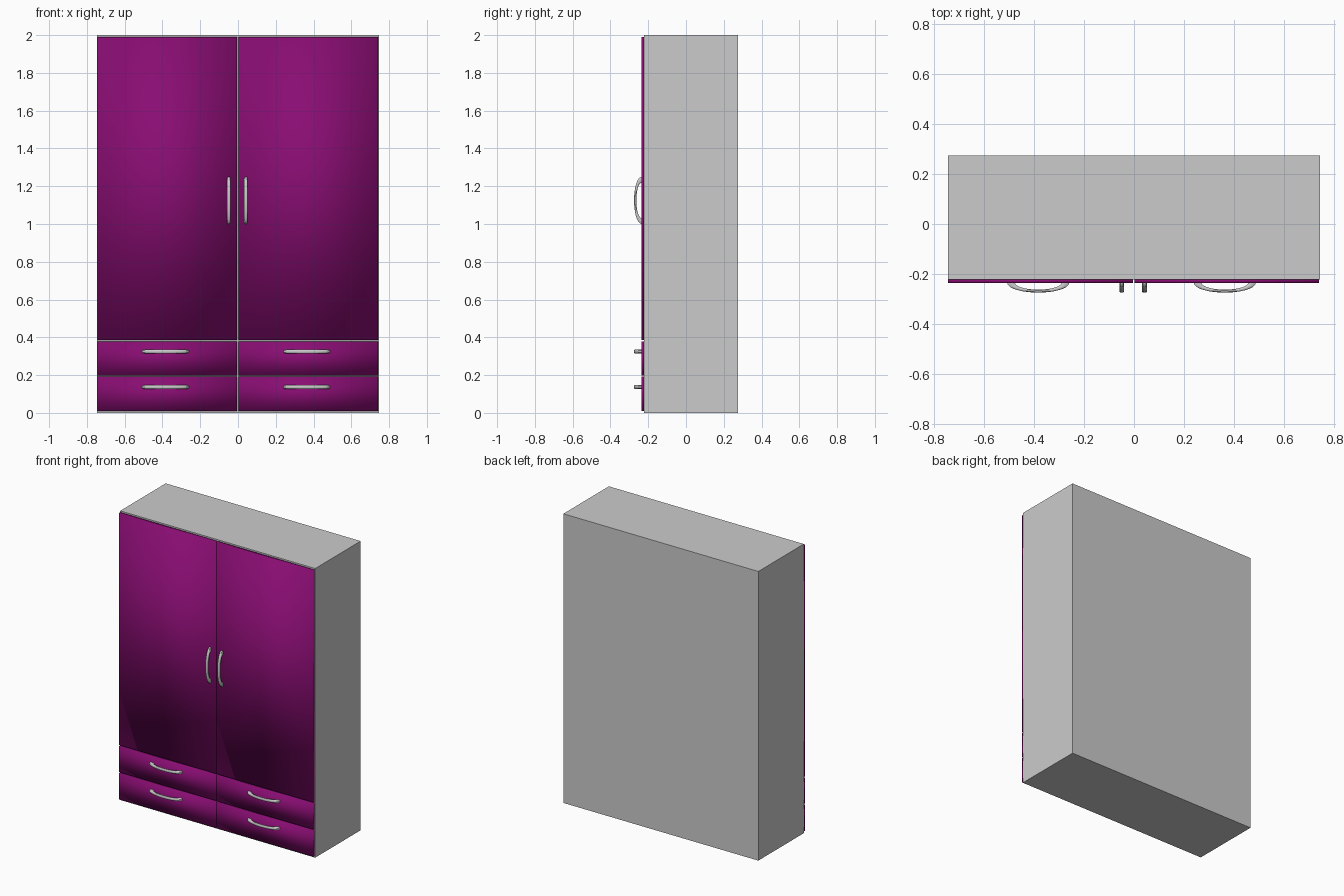
import bpy, bmesh, math
from mathutils import Matrix

if "Cube" in bpy.data.objects:
    bpy.data.objects.remove(bpy.data.objects["Cube"])

purple = bpy.data.materials.new("purple_gloss")
purple.diffuse_color = (0.25, 0.004, 0.17, 1)
purple.use_nodes = True
purple.node_tree.nodes["Principled BSDF"].inputs["Base Color"].default_value = purple.diffuse_color


def box(name, x0, x1, y0, y1, z0, z1, mat=None, smooth=False):
    bm = bmesh.new()
    bmesh.ops.create_cube(bm, size=1)
    bmesh.ops.scale(bm, vec=(x1 - x0, y1 - y0, z1 - z0), verts=bm.verts)
    bmesh.ops.translate(bm, vec=((x0 + x1) / 2, (y0 + y1) / 2, (z0 + z1) / 2), verts=bm.verts)
    for f in bm.faces:
        f.smooth = smooth
    return finish(name, bm, mat)


def finish(name, bm, mat=None):
    me = bpy.data.meshes.new(name)
    bm.to_mesh(me)
    bm.free()
    ob = bpy.data.objects.new(name, me)
    bpy.context.collection.objects.link(ob)
    if mat:
        me.materials.append(mat)
    return ob


FRONT = -0.236     # front plane of doors and drawers
BACK = -0.222      # front plane of the carcass


def handle(name, x, z, vertical=False):
    """Half-ellipse bow handle with a rounded rectangular section."""
    a_out, a_in, d_out, d_in, w, b = 0.124, 0.093, 0.039, 0.027, 0.0095, 0.25
    # section as (inner-to-outer fraction, width) with clipped corners
    section = [(0, -w * .6), (0, w * .6), (b, w), (1 - b, w),
               (1, w * .6), (1, -w * .6), (1 - b, -w), (b, -w)]
    bm = bmesh.new()
    rings = []
    n = 24
    for i in range(n + 1):
        t = math.pi * i / n
        rings.append([bm.verts.new(((a_in + (a_out - a_in) * f) * math.cos(t),
                                    -(d_in + (d_out - d_in) * f) * math.sin(t), h))
                      for f, h in section])
    for r, s in zip(rings, rings[1:]):
        for k in range(8):
            bm.faces.new((r[k], r[(k + 1) % 8], s[(k + 1) % 8], s[k])).smooth = True
    bm.faces.new(rings[0])
    bm.faces.new(rings[-1])
    bmesh.ops.recalc_face_normals(bm, faces=bm.faces)
    if vertical:
        bm.transform(Matrix.Rotation(math.pi / 2, 4, 'Y'))
    bm.transform(Matrix.Translation((x, FRONT, z)))
    ob = finish(name, bm)
    bpy.ops.object.select_all(action='DESELECT')
    ob.select_set(True)
    bpy.context.view_layer.objects.active = ob
    bpy.ops.object.shade_smooth_by_angle(angle=math.radians(50))


# Carcass
box("carcass", -0.746, 0.746, BACK, 0.275, 0, 2)

# Doors, drawers and their handles, one column per side
for side, x0, x1, hx, dx in (("left", -0.745, -0.005, -0.049, -0.384),
                             ("right", 0.002, 0.741, 0.042, 0.364)):
    box(side + "_door", x0, x1, FRONT, BACK, 0.386, 1.99, purple, True)
    handle(side + "_door_handle", hx, 1.125, True)
    for row, z0, z1, hz in (("upper", 0.199, 0.379, 0.325), ("lower", 0.011, 0.192, 0.137)):
        box(f"{side}_{row}_drawer", x0, x1, FRONT, BACK, z0, z1, purple, True)
        handle(f"{side}_{row}_drawer_handle", dx, hz)
